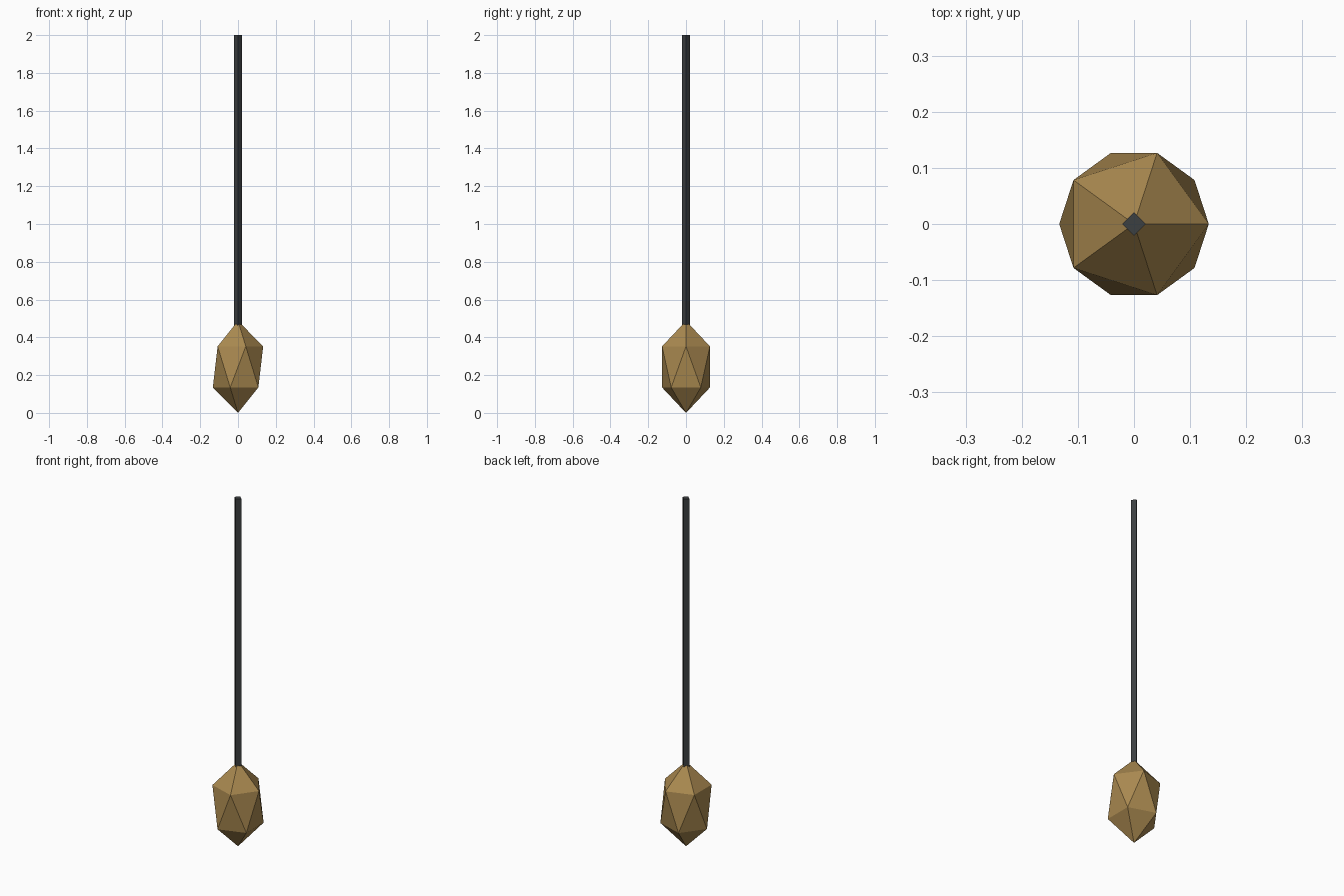
import bpy
import math

if "Cube" in bpy.data.objects:
    bpy.data.objects.remove(bpy.data.objects["Cube"])


def paint(obj, name, color):
    mat = bpy.data.materials.new(name)
    mat.diffuse_color = (*color, 1.0)
    mat.use_nodes = True
    mat.node_tree.nodes["Principled BSDF"].inputs["Base Color"].default_value = mat.diffuse_color
    obj.data.materials.append(mat)


# Faceted weight: stretched icosahedron resting on its tip
R_XY, R_Z = 0.149, 0.2435
bpy.ops.mesh.primitive_ico_sphere_add(subdivisions=1, radius=1, location=(0, 0, R_Z))
weight = bpy.context.object
weight.name = "faceted_weight"
weight.scale = (R_XY, R_XY, R_Z)
bpy.ops.object.transform_apply(location=False, rotation=False, scale=True)
paint(weight, "bronze", (0.40, 0.25, 0.08))

# Square rod, corners on the x and y axes, sunk into the weight
ROD_BOTTOM, ROD_TOP = 0.44, 2.0
bpy.ops.mesh.primitive_cylinder_add(
    vertices=4, radius=0.021, depth=ROD_TOP - ROD_BOTTOM,
    location=(0, 0, (ROD_TOP + ROD_BOTTOM) / 2))
rod = bpy.context.object
rod.name = "rod"
paint(rod, "dark_iron", (0.045, 0.05, 0.053))
